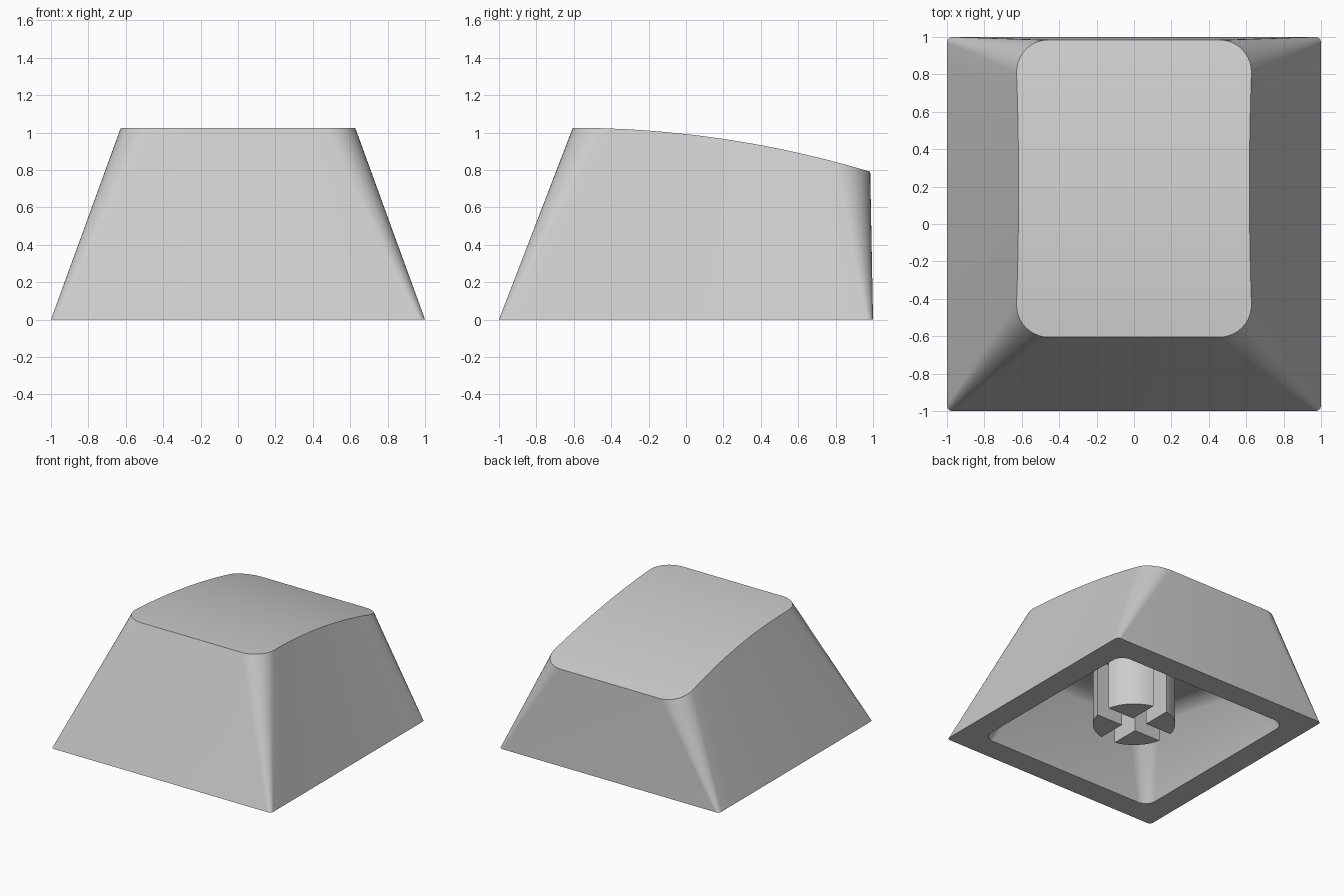
import bpy, bmesh
from math import sin, cos, pi, sqrt, asin, radians

cube = bpy.data.objects.get("Cube")
if cube:
    bpy.data.objects.remove(cube, do_unlink=True)

grey = bpy.data.materials.new("light grey plastic")
grey.use_nodes = True
colour = (0.6, 0.6, 0.6, 1)
grey.diffuse_color = colour
grey.node_tree.nodes["Principled BSDF"].inputs["Base Color"].default_value = colour

FRONT, BACK, PEAK, RADIUS = -0.605, 0.985, 1.025, 5.5
FILLET = 0.12


def finish(bm, name):
    bmesh.ops.recalc_face_normals(bm, faces=bm.faces)
    mesh = bpy.data.meshes.new(name)
    bm.to_mesh(mesh)
    bm.free()
    mesh.materials.append(grey)
    obj = bpy.data.objects.new(name, mesh)
    bpy.context.collection.objects.link(obj)
    bpy.ops.object.select_all(action="DESELECT")
    obj.select_set(True)
    bpy.context.view_layer.objects.active = obj
    bpy.ops.object.shade_smooth_by_angle(angle=pi / 6)


def half_outline(half_x, y0, y1, r, corner=10, side=16):
    """Left half of a rounded rectangle, from front to back."""
    pts = []
    for i in range(corner + 1):
        a = -pi / 2 + pi / 2 * i / corner
        pts.append((half_x - r + r * cos(a), y0 + r + r * sin(a)))
    for i in range(1, side):
        pts.append((half_x, y0 + r + (y1 - y0 - 2 * r) * i / side))
    for i in range(corner + 1):
        a = pi / 2 * i / corner
        pts.append((half_x - r + r * cos(a), y1 - r + r * sin(a)))
    return pts


def crown(y):
    """Height of the curved top at y."""
    return PEAK - RADIUS + sqrt(RADIUS ** 2 - (y - FRONT) ** 2)


def crown_point(x, y):
    # The walls lean in further where the crown bulges above its chord
    chord = PEAK + (crown(BACK) - PEAK) * (y - FRONT) / (BACK - FRONT)
    return x - 0.3 * (crown(y) - chord), y, crown(y)


def ceiling(y):
    """Height of the cavity ceiling, sloping down to the back like the top."""
    return 0.52 - 0.15 * y


def cavity_ring(drop, inset):
    """Inner wall outline at a distance below the sloping ceiling."""
    front = -0.805 + 0.38 * (ceiling(-0.58) - drop) + inset
    pts = half_outline(0.805 - inset, front, 0.795 - inset, 0.16 - inset)
    return [(x - 0.36 * (ceiling(y) - drop), y, ceiling(y) - drop) for x, y in pts]


# Cap shell: curved top, outer walls, flat rim, inner walls and filleted ceiling
bm = bmesh.new()
outlines = [
    [crown_point(x, y) for x, y in half_outline(0.635, FRONT, BACK, 0.18)],
    [(x, y, 0) for x, y in half_outline(1, -1, 1, 0.03)],
    [(x, y, 0) for x, y in half_outline(0.805, -0.805, 0.805, 0.09)],
]
lean = radians(20)
for step in range(7):
    t = lean + (pi / 2 - lean) * step / 6
    outlines.append(cavity_ring(FILLET * (1 - sin(t)), FILLET * (cos(lean) - cos(t))))
rings = []
for pts in outlines:
    left = [bm.verts.new(p) for p in pts]
    right = [bm.verts.new((-x, y, z)) for x, y, z in pts]
    rings.append((left, right))
for (l0, r0), (l1, r1) in zip(rings, rings[1:]):
    loop0, loop1 = l0 + r0[::-1], l1 + r1[::-1]
    for i in range(len(loop0)):
        bm.faces.new((loop0[i - 1], loop0[i], loop1[i], loop1[i - 1]))
for left, right in (rings[0], rings[-1]):
    for i in range(len(left) - 1):
        bm.faces.new((left[i], left[i + 1], right[i + 1], right[i]))
finish(bm, "cap_shell")

# Stem: four quarter posts separated by a cross-shaped slot
bm = bmesh.new()
post_r, gap, z0 = 0.31, 0.065, 0.055
start = asin(gap / post_r)
for quarter in range(4):
    turn = quarter * pi / 2
    profile = [(gap, gap)]
    for i in range(13):
        a = start + (pi / 2 - 2 * start) * i / 12
        profile.append((post_r * cos(a), post_r * sin(a)))
    base = bm.faces.new([bm.verts.new((x * cos(turn) - y * sin(turn),
                                       x * sin(turn) + y * cos(turn), z0))
                         for x, y in profile])
    top = bmesh.ops.extrude_face_region(bm, geom=[base], use_keep_orig=True)["geom"]
    for v in top:
        if isinstance(v, bmesh.types.BMVert):
            v.co.z = ceiling(v.co.y) + 0.01
finish(bm, "switch_stem")
